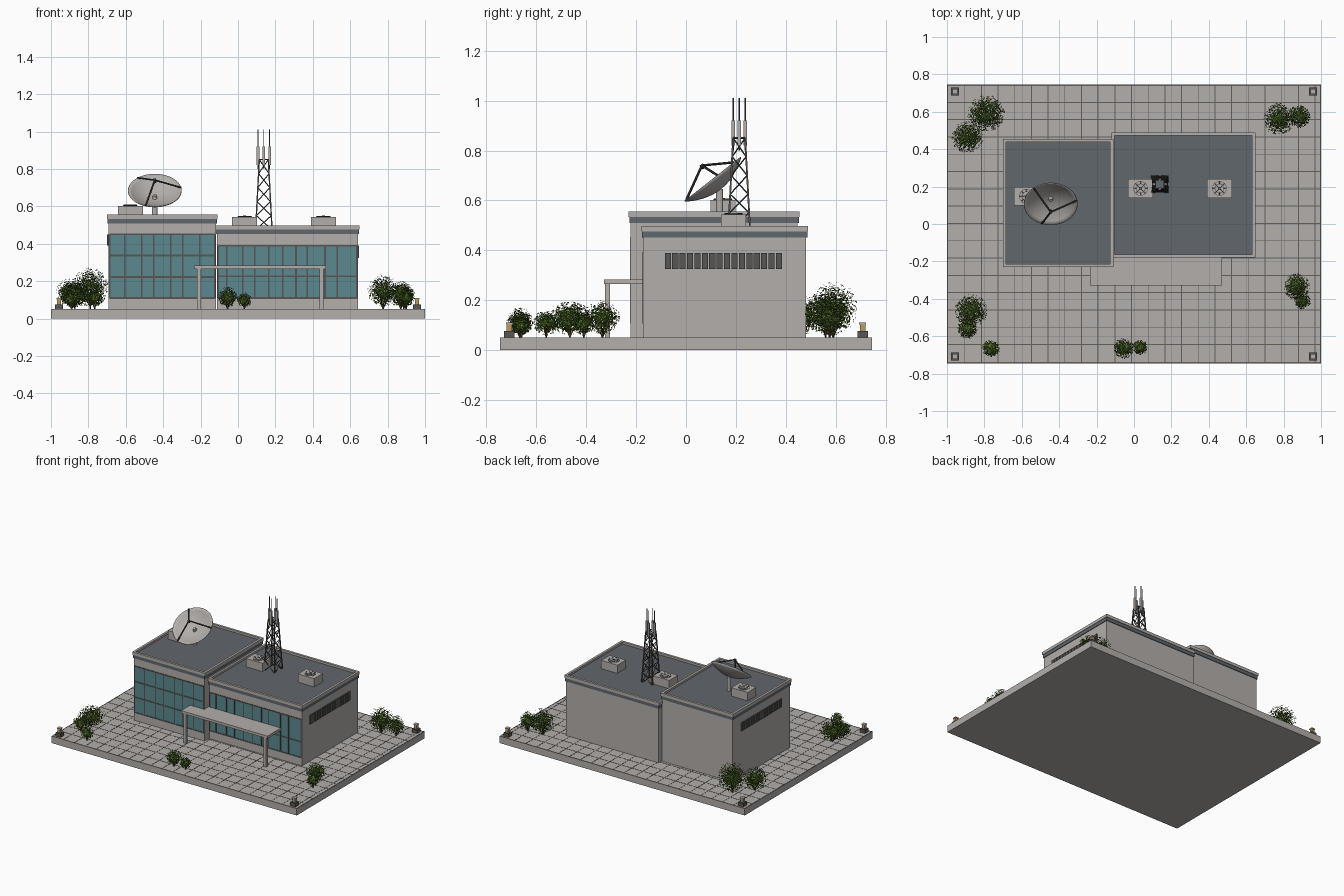
import bpy, bmesh, math, random
from mathutils import Vector, Matrix

random.seed(4)
cube = bpy.data.objects.get("Cube")
if cube:
    bpy.data.objects.remove(cube, do_unlink=True)


def material(name, r, g, b):
    m = bpy.data.materials.new(name)
    m.use_nodes = True
    m.diffuse_color = (r, g, b, 1)
    bsdf = next(n for n in m.node_tree.nodes if n.type == 'BSDF_PRINCIPLED')
    bsdf.inputs["Base Color"].default_value = (r, g, b, 1)
    bsdf.inputs["Roughness"].default_value = 0.8
    return m


CONCRETE = material("warm grey concrete", 0.45, 0.425, 0.405)
SLATE = material("slate grey", 0.12, 0.135, 0.15)
FRAME = material("dark metal", 0.05, 0.05, 0.052)
STEEL = material("grey steel", 0.095, 0.092, 0.09)
JOINT = material("paving joint", 0.12, 0.115, 0.11)
GLASS = material("teal glass", 0.105, 0.25, 0.28)
LEAF = material("dark leaf green", 0.055, 0.115, 0.015)
LEAF_LIGHT = material("light leaf green", 0.13, 0.22, 0.03)
BARK = material("brown bark", 0.09, 0.055, 0.03)
LAMP = material("amber lamp", 0.5, 0.32, 0.12)


def finish(name, bm, *mats):
    mesh = bpy.data.meshes.new(name)
    bm.to_mesh(mesh)
    bm.free()
    for m in mats:
        mesh.materials.append(m)
    ob = bpy.data.objects.new(name, mesh)
    bpy.context.scene.collection.objects.link(ob)
    return ob


def add_box(bm, x0, x1, y0, y1, z0, z1):
    mat = Matrix.Translation(((x0 + x1) / 2, (y0 + y1) / 2, (z0 + z1) / 2))
    bmesh.ops.create_cube(bm, size=1, matrix=mat @ Matrix.Diagonal((x1 - x0, y1 - y0, z1 - z0, 1)))


def add_rod(bm, a, b, r, sides=4, r2=None, slot=0):
    a, b = Vector(a), Vector(b)
    d = b - a
    mat = Matrix.Translation((a + b) / 2) @ d.to_track_quat('Z', 'Y').to_matrix().to_4x4()
    new = bmesh.ops.create_cone(bm, cap_ends=True, segments=sides, radius1=r,
                                radius2=r if r2 is None else r2, depth=d.length, matrix=mat)
    for v in new["verts"]:
        for f in v.link_faces:
            f.material_index = slot


def boxes(name, mat, *dims):
    bm = bmesh.new()
    for d in dims:
        add_box(bm, *d)
    return finish(name, bm, mat)


# Paved base
G = 0.05
W, D = 1.0, 0.745
boxes("base_slab", CONCRETE, (-W, W, -D, D, 0, G))
lw, z = 0.0023, (G - 0.004, G + 0.001)
xs = [0.968 - 0.0892 * i for i in range(22)] + [-W + 0.004, W - 0.004]
ys = [0.003 + 0.0925 * i for i in range(-7, 8)] + [-D + 0.004, D - 0.004]
boxes("paving_joints", JOINT, *[(x - lw, x + lw, -D, D, *z) for x in xs],
      *[(-W, W, y - lw, y + lw, *z) for y in ys])


# Building halves: walls, dark band as roof, parapet cap
def building(side, x0, x1, y0, y1, h):
    boxes(side + "_walls", CONCRETE, (x0, x1, y0, y1, G, h - 0.045))
    o, c = 0.005, 0.017
    boxes(side + "_roof_band", SLATE, (x0 - o, x1 + o, y0 - o, y1 + o, h - 0.046, h - 0.015))
    o = 0.008
    X0, X1, Y0, Y1 = x0 - o, x1 + o, y0 - o, y1 + o
    boxes(side + "_parapet", CONCRETE,
          (X0, X1, Y0, Y0 + c, h - 0.022, h), (X0, X1, Y1 - c, Y1, h - 0.022, h),
          (X0, X0 + c, Y0 + c, Y1 - c, h - 0.022, h), (X1 - c, X1, Y0 + c, Y1 - c, h - 0.022, h))


building("right", -0.693, -0.118, -0.222, 0.447, 0.555)
building("left", -0.113, 0.641, -0.171, 0.481, 0.497)


# Glazed fronts with mullions
def glazing(side, y, xs, zs):
    boxes(side + "_glass", GLASS, (xs[0], xs[-1], y - 0.001, y + 0.003, zs[0], zs[-1]))
    w, f = 0.0042, (y - 0.003, y + 0.002)
    bars = [(x - w, x + w, *f, zs[0], zs[-1]) for x in xs]
    bars += [(xs[0], xs[-1], *f, z - w, z + w) for z in zs]
    boxes(side + "_mullions", STEEL, *bars)


glazing("right", -0.222, [-0.687, -0.605, -0.515, -0.45, -0.36, -0.295, -0.205, -0.123],
        [0.11, 0.222, 0.337, 0.45])
glazing("left", -0.171, [-0.107, -0.06, 0.025, 0.09, 0.165, 0.24, 0.31, 0.37, 0.465, 0.53, 0.635],
        [0.11, 0.225, 0.39])


# Narrow slot windows on the end walls
def slots(name, x, y0, y1, z0, z1, count=16):
    p = (y1 - y0) / count
    boxes(name, STEEL, *[(x - 0.005, x + 0.005, y0 + i * p, y0 + (i + 0.82) * p, z0, z1)
                         for i in range(count)])


slots("left_slot_windows", 0.643, -0.085, 0.39, 0.325, 0.39)
slots("right_slot_windows", -0.695, -0.12, 0.355, 0.39, 0.45)

# Entrance canopy
boxes("canopy_roof", CONCRETE, (-0.235, 0.47, -0.328, -0.17, 0.265, 0.284))
boxes("canopy_posts", CONCRETE, *[(x - 0.01, x + 0.01, -0.325, -0.305, G, 0.27) for x in (-0.208, 0.447)])


# Rooftop air units with round fans
def air_unit(name, x, y, z0, z1):
    boxes(name + "_case", CONCRETE, (x - 0.066, x + 0.066, y - 0.05, y + 0.05, z0, z1))
    bm = bmesh.new()
    for i, r in enumerate((0.039, 0.036, 0.026, 0.023, 0.009)):
        add_rod(bm, (x, y, z1 - 0.002), (x, y, z1 + 0.0015 * (i + 1)), r, 20, slot=i % 2)
    o = Vector((x, y, z1 + 0.005))
    for k in range(4):
        v = Vector((math.cos(k * math.pi / 4), math.sin(k * math.pi / 4), 0)) * 0.036
        add_rod(bm, o - v, o + v, 0.0015)
    finish(name + "_fan", bm, STEEL, CONCRETE)


air_unit("air_unit_right", -0.575, 0.148, 0.53, 0.602)
air_unit("air_unit_middle", 0.035, 0.19, 0.47, 0.543)
air_unit("air_unit_left", 0.457, 0.19, 0.47, 0.543)

# Satellite dish
R, depth = 0.143, 0.05
tilt = Matrix.Translation((-0.445, 0.107, 0.685)) @ Matrix.Rotation(0.665, 4, 'X')
bm = bmesh.new()
pts = [bm.verts.new((R * t / 8, 0, depth * ((t / 8) ** 2 - 1))) for t in range(9)]
edges = [bm.edges.new(p) for p in zip(pts, pts[1:])]
bmesh.ops.spin(bm, geom=pts + edges, cent=(0, 0, 0), axis=(0, 0, 1), angle=math.tau, steps=40)
bmesh.ops.remove_doubles(bm, verts=bm.verts, dist=0.0005)
bmesh.ops.recalc_face_normals(bm, faces=bm.faces)
dish = finish("dish_bowl", bm, CONCRETE)
dish.matrix_world = tilt
for p in dish.data.polygons:
    p.use_smooth = True
solid = dish.modifiers.new("thickness", 'SOLIDIFY')
solid.thickness, solid.offset = 0.004, 0

bm = bmesh.new()
apex = (0, 0, 0.07)
for deg in (130, 10, 250):
    a = math.radians(deg)
    add_rod(bm, (R * math.cos(a), R * math.sin(a), 0), apex, 0.005, 6)
add_rod(bm, (0, 0, 0.055), (0, 0, 0.075), 0.008, 8)
finish("dish_feed_arms", bm, FRAME).matrix_world = tilt
bm = bmesh.new()
add_rod(bm, (0, 0, -depth), (0, 0, -depth + 0.018), 0.014, 12, 0.009)
finish("dish_hub", bm, CONCRETE).matrix_world = tilt
bm = bmesh.new()
add_rod(bm, (-0.445, 0.135, 0.53), (-0.445, 0.135, 0.645), 0.014, 14)
finish("dish_pole", bm, CONCRETE)

# Lattice tower with cross bracing
tx, ty, z0, z1, levels = 0.138, 0.213, 0.475, 0.85, 5


def corner(k, t):
    h = 0.044 + (0.024 - 0.044) * t
    sx, sy = ((-1, -1), (1, -1), (1, 1), (-1, 1))[k % 4]
    return (tx + sx * h, ty + sy * h, z0 + (z1 - z0) * t)


bm = bmesh.new()
for k in range(4):
    add_rod(bm, corner(k, 0), corner(k, 1), 0.005)
    for i in range(levels):
        a, b = i / levels, (i + 1) / levels
        add_rod(bm, corner(k, a), corner(k + 1, b), 0.0028)
        add_rod(bm, corner(k + 1, a), corner(k, b), 0.0028)
    add_rod(bm, corner(k, 1), corner(k + 1, 1), 0.0035)
finish("tower_lattice", bm, STEEL)
masts = [(tx + dx * 0.031, ty + dy * 0.024) for dx, dy in ((-1, 0), (1, 0), (0, -1), (0, 1))]
boxes("tower_panels", CONCRETE, *[(x - 0.007, x + 0.007, y - 0.007, y + 0.007, 0.82, 0.92) for x, y in masts])
bm = bmesh.new()
for x, y in masts:
    add_rod(bm, (x, y, 0.8), (x, y, 1.01), 0.0025, 6)
finish("tower_rods", bm, STEEL)

# Corner lamps
for n, (sx, sy) in enumerate(((-1, -1), (1, -1), (-1, 1), (1, 1)), 1):
    x, y = sx * 0.957, sy * 0.708
    boxes(f"lamp_base_{n}", STEEL, (x - 0.021, x + 0.021, y - 0.021, y + 0.021, G, 0.076))
    boxes(f"lamp_light_{n}", LAMP, (x - 0.011, x + 0.011, y - 0.011, y + 0.011, 0.07, 0.104))
    boxes(f"lamp_cap_{n}", CONCRETE, (x - 0.014, x + 0.014, y - 0.014, y + 0.014, 0.103, 0.11))


# Shrubs: branching stems and leaf cards that face outward
def shrub(n, x, y, r, h):
    low = 0.062
    mid = Vector((x, y, (low + h) / 2))

    def ball(lo):
        return Vector([random.gauss(0, 1) for _ in range(3)]).normalized() * random.uniform(lo, 1)

    def place(d):
        return mid + Vector((d.x * r, d.y * r, d.z * (h - low) / 2))

    bm = bmesh.new()
    for _ in range(6):
        d = ball(0.4)
        add_rod(bm, (x, y, G), place(Vector((d.x, d.y, abs(d.z))) * 0.85), 0.003, 4, 0.001)
    finish(f"shrub_stems_{n}", bm, BARK)
    bm = bmesh.new()
    for _ in range(int(350 + 110000 * r * r)):
        size = random.uniform(0.004, 0.0075)
        d = ball(0.35)
        facing = d.normalized() + ball(0) * 0.7 + Vector((0, 0, 0.4))
        mat = Matrix.Translation(place(d)) @ facing.to_track_quat('Z', 'Y').to_matrix().to_4x4()
        mat = mat @ Matrix.Rotation(random.uniform(0, math.tau), 4, 'Z')
        f = bm.faces.new([bm.verts.new(mat @ Vector((a * size, b * size, 0)))
                          for a, b in ((-1, 0), (0, -0.7), (1, 0), (0, 0.7))])
        f.material_index = int(random.random() < 0.3)
    finish(f"shrub_leaves_{n}", bm, LEAF, LEAF_LIGHT)


for n, s in enumerate(((-0.79, 0.59, 0.1, 0.275), (-0.89, 0.465, 0.085, 0.22), (0.775, 0.56, 0.085, 0.24),
                       (0.885, 0.575, 0.06, 0.2), (0.87, -0.335, 0.07, 0.2), (0.9, -0.41, 0.045, 0.16),
                       (-0.87, -0.465, 0.09, 0.2), (-0.89, -0.56, 0.055, 0.16), (-0.765, -0.665, 0.047, 0.155),
                       (-0.055, -0.665, 0.055, 0.17), (0.033, -0.66, 0.04, 0.14)), 1):
    shrub(n, *s)
